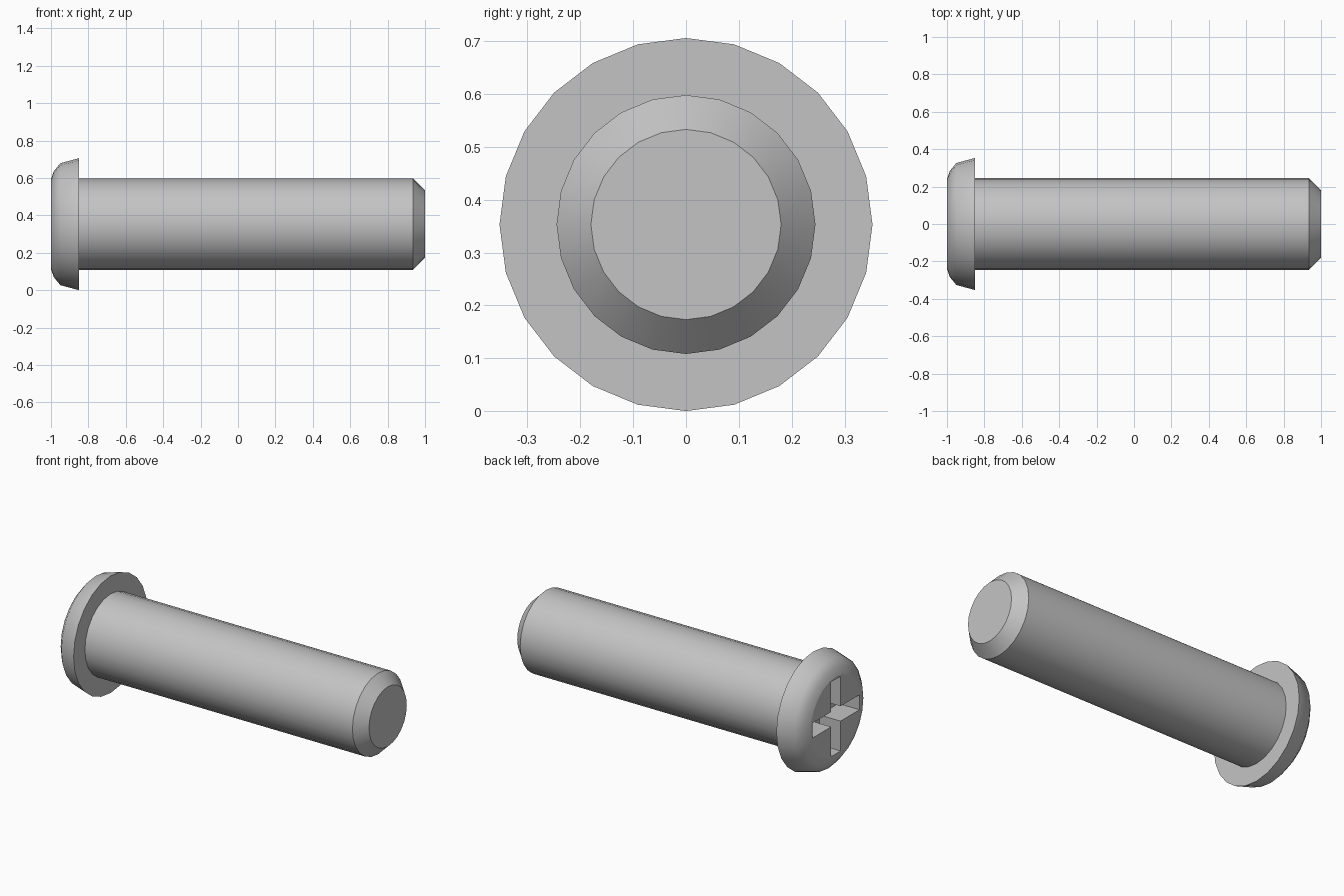
import bpy
import bmesh
from math import sin, cos, tau, radians

SIDES = 24
AXIS_Z = 0.353

default = bpy.data.objects.get("Cube")
if default:
    bpy.data.objects.remove(default, do_unlink=True)

steel = bpy.data.materials.new("grey steel")
steel.use_nodes = True
grey = (0.55, 0.55, 0.55, 1)
steel.diffuse_color = grey
steel.node_tree.nodes["Principled BSDF"].inputs["Base Color"].default_value = grey


def add_object(name, bm):
    bmesh.ops.recalc_face_normals(bm, faces=bm.faces)
    mesh = bpy.data.meshes.new(name)
    bm.to_mesh(mesh)
    bm.free()
    mesh.materials.append(steel)
    obj = bpy.data.objects.new(name, mesh)
    bpy.context.collection.objects.link(obj)
    return obj


def lathe(name, profile):
    """Closed solid turned around the x axis from (x, radius) points."""
    bm = bmesh.new()
    rings = []
    for x, r in profile:
        angles = [tau * i / SIDES for i in range(SIDES)]
        rings.append([bm.verts.new((x, r * sin(a), AXIS_Z + r * cos(a))) for a in angles])
    for a, b in zip(rings, rings[1:]):
        for i in range(SIDES):
            j = (i + 1) % SIDES
            bm.faces.new((a[i], a[j], b[j], b[i]))
    bm.faces.new(rings[0])
    bm.faces.new(rings[-1])
    return add_object(name, bm)


def box(name, centre, size):
    bm = bmesh.new()
    bmesh.ops.create_cube(bm, size=1)
    bmesh.ops.scale(bm, vec=size, verts=bm.verts)
    bmesh.ops.translate(bm, vec=centre, verts=bm.verts)
    return add_object(name, bm)


# Screw body: domed head, flat underside, plain shank and chamfered tip
screw = lathe("screw", [
    (-1, 0.24), (-0.985, 0.283), (-0.95, 0.326), (-0.85, 0.353),
    (-0.85, 0.245), (0.935, 0.245), (1, 0.18),
])
bpy.context.view_layer.objects.active = screw
screw.select_set(True)

# Cross recess in the head
ARM, WIDTH, DEPTH = 0.45, 0.09, 0.14
for y, z in ((ARM, WIDTH), (WIDTH, ARM)):
    cutter = box("recess_cutter", (-1, 0, AXIS_Z), (2 * DEPTH, y, z))
    cutter.hide_render = True
    cut = screw.modifiers.new("recess", 'BOOLEAN')
    cut.operation = 'DIFFERENCE'
    cut.solver = 'EXACT'
    cut.object = cutter
    bpy.ops.object.modifier_apply(modifier=cut.name)
    bpy.data.objects.remove(cutter, do_unlink=True)

# Smooth turned surfaces, flat end faces
bpy.ops.object.shade_smooth_by_angle(angle=radians(38))
for face in screw.data.polygons:
    if abs(face.normal.x) > 0.99:
        face.use_smooth = False
